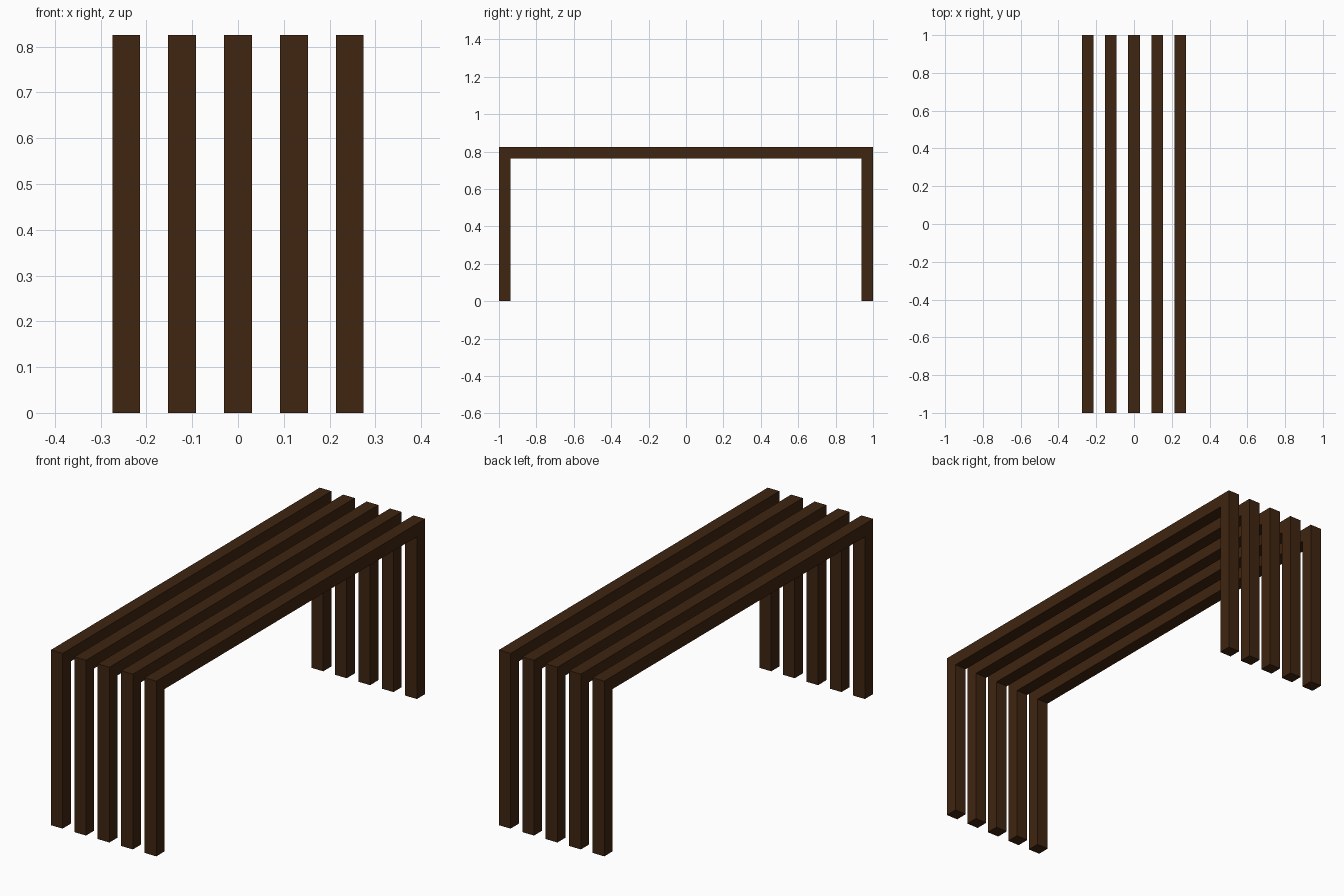
import bpy, bmesh

if "Cube" in bpy.data.objects:
    bpy.data.objects.remove(bpy.data.objects["Cube"])

HEIGHT, HALF_LEN, BAR, PITCH = 0.825, 1.0, 0.061, 0.122

# Dark stained wood
wood = bpy.data.materials.new("dark_brown_wood")
wood.diffuse_color = (0.050, 0.0185, 0.0055, 1.0)
wood.use_nodes = True
wood.node_tree.nodes["Principled BSDF"].inputs["Base Color"].default_value = wood.diffuse_color

# Upside-down U profile (y, z): two legs joined by a flat top bar
inner, under = HALF_LEN - BAR, HEIGHT - BAR
profile = [(-HALF_LEN, 0), (-inner, 0), (-inner, under), (inner, under),
           (inner, 0), (HALF_LEN, 0), (HALF_LEN, HEIGHT), (-HALF_LEN, HEIGHT)]


def bench_frame(name, x):
    """One continuous slat with its front and back leg, extruded along x."""
    bm = bmesh.new()
    face = bm.faces.new([bm.verts.new((x - BAR / 2, y, z)) for y, z in profile])
    out = bmesh.ops.extrude_face_region(bm, geom=[face], use_keep_orig=True)
    moved = [v for v in out["geom"] if isinstance(v, bmesh.types.BMVert)]
    bmesh.ops.translate(bm, verts=moved, vec=(BAR, 0, 0))
    bmesh.ops.recalc_face_normals(bm, faces=bm.faces[:])
    mesh = bpy.data.meshes.new(name)
    bm.to_mesh(mesh)
    bm.free()
    mesh.materials.append(wood)
    bpy.context.collection.objects.link(bpy.data.objects.new(name, mesh))


# Five evenly spaced frames
for i in range(5):
    bench_frame(f"slat_frame_{i + 1}", (i - 2) * PITCH)
